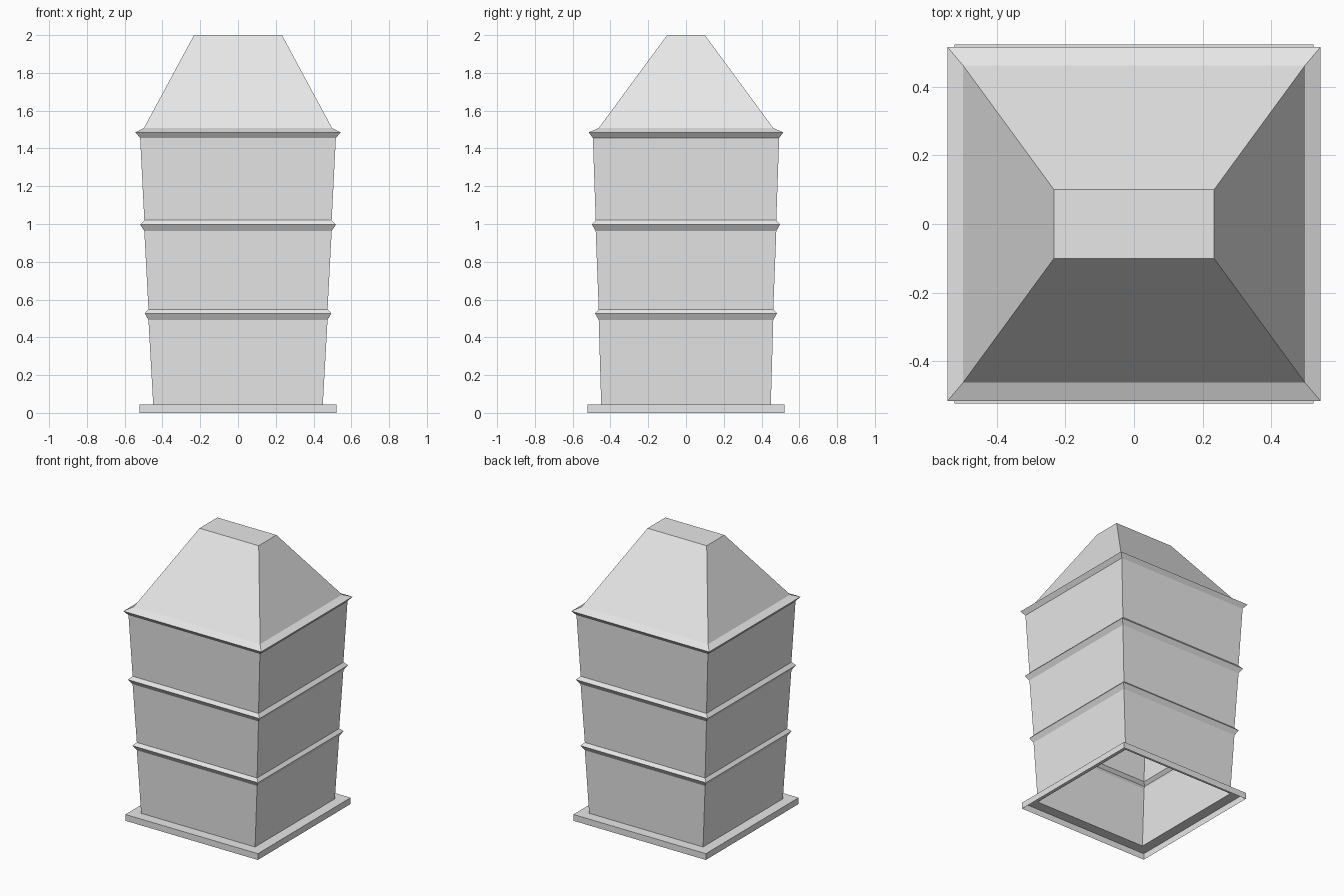
import bpy
import bmesh

cube = bpy.data.objects.get("Cube")
if cube:
    bpy.data.objects.remove(cube, do_unlink=True)

grey = bpy.data.materials.new("light_grey")
grey.use_nodes = True
colour = (0.8, 0.8, 0.8, 1)
grey.diffuse_color = colour
grey.node_tree.nodes["Principled BSDF"].inputs["Base Color"].default_value = colour


def shell(name, sections, capped=False):
    """Skin rectangular sections given as (half width, half depth, height)."""
    bm = bmesh.new()
    corners = ((-1, -1), (1, -1), (1, 1), (-1, 1))
    rings = [[bm.verts.new((sx * w, sy * d, z)) for sx, sy in corners]
             for w, d, z in sections]
    for low, high in zip(rings, rings[1:]):
        for i in range(4):
            j = (i + 1) % 4
            bm.faces.new((low[i], low[j], high[j], high[i]))
    if capped:
        bm.faces.new(rings[-1])
    mesh = bpy.data.meshes.new(name)
    bm.to_mesh(mesh)
    bm.free()
    mesh.materials.append(grey)
    obj = bpy.data.objects.new(name, mesh)
    bpy.context.collection.objects.link(obj)
    return obj


# Key sections: wall foot, then lower edge, tip and upper edge of each band
foot = (0.449, 0.449, 0.045)
bands = {
    "lower": [(0.474, 0.462, 0.492), (0.494, 0.482, 0.527), (0.474, 0.462, 0.548)],
    "middle": [(0.496, 0.478, 0.963), (0.519, 0.498, 0.997), (0.496, 0.478, 1.02)],
    "top": [(0.518, 0.493, 1.455), (0.543, 0.515, 1.485), (0.498, 0.462, 1.508)],
}

# Base plinth, open underneath
shell("base_plinth", [(0.522, 0.522, 0), (0.522, 0.522, 0.045), foot])

# Tapered wall tiers, each finished by a projecting band
below = foot
for level, band in bands.items():
    shell(level + "_wall", [below, band[0]])
    shell(level + "_band", band)
    below = band[-1]

# Hipped roof with a flat top
shell("roof", [below, (0.233, 0.1, 2)], capped=True)
